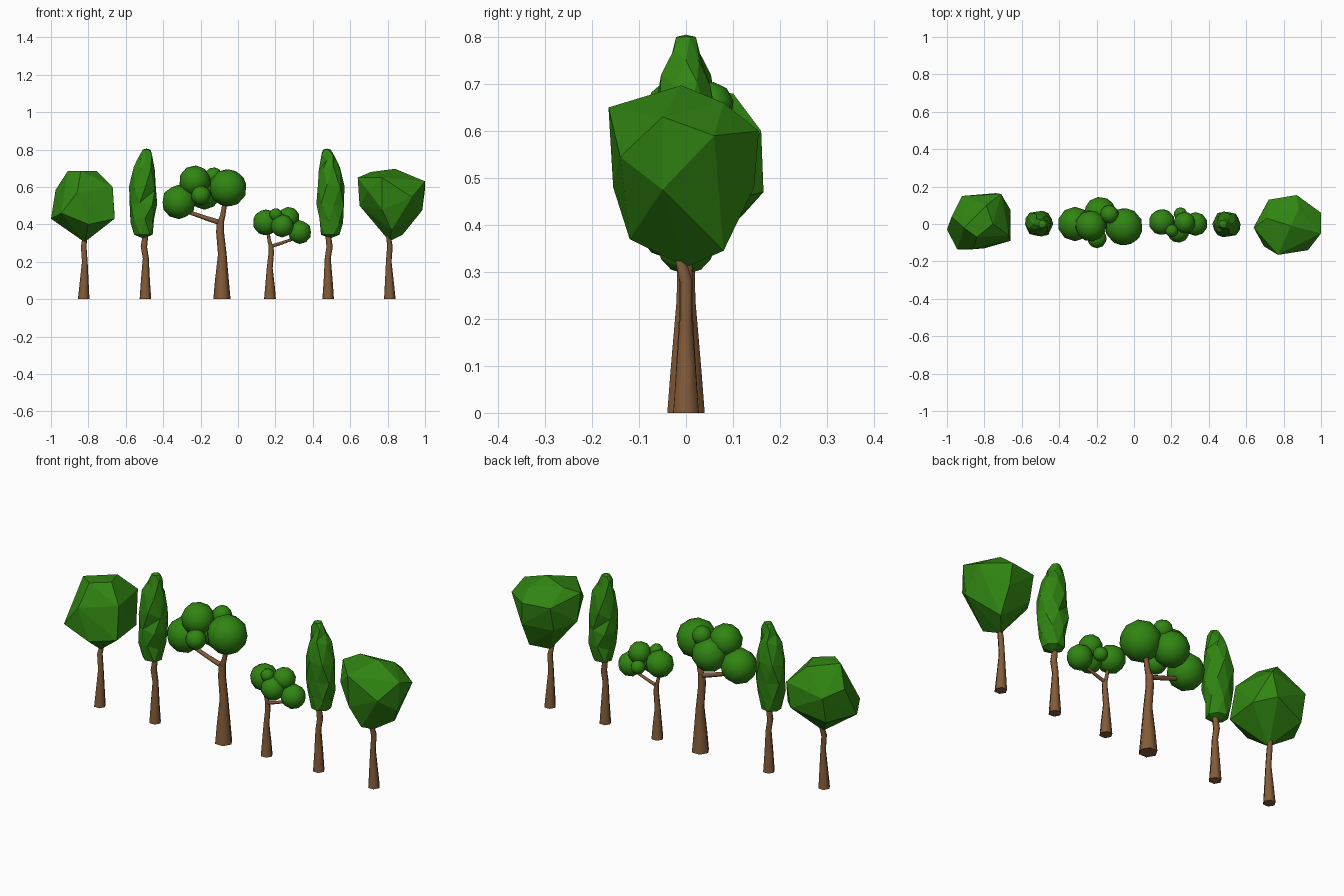
import bpy, bmesh, math, random
from mathutils import Vector, Matrix

if "Cube" in bpy.data.objects:
    bpy.data.objects.remove(bpy.data.objects["Cube"])

random.seed(4)


def material(name, rgb):
    m = bpy.data.materials.new(name)
    m.diffuse_color = (*rgb, 1)
    m.use_nodes = True
    m.node_tree.nodes["Principled BSDF"].inputs["Base Color"].default_value = m.diffuse_color
    return m


GREEN = material("leaf green", (0.030, 0.235, 0.006))
BROWN = material("bark brown", (0.225, 0.105, 0.040))


def finish(bm, name, mat, matrix=Matrix(), smooth=False):
    bmesh.ops.recalc_face_normals(bm, faces=bm.faces[:])
    for f in bm.faces:
        f.smooth = smooth and len(f.verts) < 5
    me = bpy.data.meshes.new(name)
    bm.to_mesh(me)
    bm.free()
    me.materials.append(mat)
    ob = bpy.data.objects.new(name, me)
    ob.matrix_world = matrix
    bpy.context.collection.objects.link(ob)
    return ob


def loft(rings):
    """Bridge a stack of vertex rings and cap both ends."""
    bm = bmesh.new()
    rows = [[bm.verts.new(p) for p in ring] for ring in rings]
    n = len(rows[0])
    for a, b in zip(rows, rows[1:]):
        for i in range(n):
            j = (i + 1) % n
            bm.faces.new((a[i], a[j], b[j], b[i]))
    bm.faces.new(rows[0][::-1])
    bm.faces.new(rows[-1])
    return bm


def limb(name, path, matrix, sides=6):
    """Tapered branch or trunk; path holds (x, y, z, radius)."""
    pts = [Vector(p[:3]) for p in path]
    rings = []
    for i, p in enumerate(path):
        d = pts[min(i + 1, len(pts) - 1)] - pts[max(i - 1, 0)]
        if i == 0 and p[2] == 0:
            d = Vector((0, 0, 1))
        q = Vector((0, 0, 1)).rotation_difference(d)
        rings.append([pts[i] + q @ Vector((p[3] * math.cos(a), p[3] * math.sin(a), 0))
                      for a in [math.tau * k / sides for k in range(sides)]])
    return finish(loft(rings), name, BROWN, matrix, True)


def place(x, turn=0, scale=1):
    return (Matrix.Translation((x, 0, 0)) @ Matrix.Rotation(math.radians(turn), 4, 'Z')
            @ Matrix.Scale(scale, 4))


# Round trees: faceted convex crowns
def round_tree(label, x, turn, points):
    limb(label + "_trunk", [(0, 0, 0, .031), (.003, 0, .10, .023), (.006, 0, .20, .015),
                            (0, 0, .28, .015), (.008, .018, .35, .012)], place(x, turn))
    bm = bmesh.new()
    for p in points:
        bm.verts.new(p)
    res = bmesh.ops.convex_hull(bm, input=bm.verts[:])
    loose = [v for v in bm.verts if not v.link_faces]
    bmesh.ops.delete(bm, geom=loose, context='VERTS')
    finish(bm, label + "_crown", GREEN)


round_tree("left_round_tree", -.825, 0, [
    (-.82, 0, .305), (-1.0, -.03, .43), (-.945, -.135, .46), (-.80, -.13, .40),
    (-.66, -.09, .43), (-.66, .075, .45), (-.74, .165, .47), (-.92, .12, .42),
    (-.975, .04, .585), (-.92, .15, .56), (-.71, .16, .60), (-.67, -.06, .60),
    (-.86, -.135, .57), (-.91, -.02, .685), (-.755, 0, .685), (-.79, .10, .68),
    (-.84, -.07, .685)])
round_tree("right_round_tree", .812, 180, [
    (.81, 0, .31), (.65, 0, .50), (.72, .10, .47), (.88, .145, .48), (.77, -.155, .48),
    (.985, -.05, .475), (.77, -.165, .65), (.84, -.01, .697), (.71, .03, .68),
    (1.0, -.05, .63), (1.0, .06, .59), (.93, -.14, .545), (.64, -.02, .65),
    (.695, -.12, .58), (.72, .13, .60), (.87, .155, .60), (.88, .08, .66),
    (.82, -.12, .37), (.88, .08, .345)])


# Tall narrow trees: jittered faceted spindles
profile = [(.345, .058, -.014), (.42, .070, -.018), (.50, .078, -.014), (.60, .080, -.012),
           (.70, .063, -.012), (.76, .041, -.002), (.80, .022, .004)]
spindle = []
for i, (z, r, cx) in enumerate(profile):
    ring = []
    for k in range(7):
        a = math.tau * (k + .5 * (i % 2)) / 7
        rr = r * random.uniform(.86, 1.06)
        dz = random.uniform(-.02, .02) if 0 < i < 6 else 0
        ring.append((cx + rr * math.cos(a), rr * .93 * math.sin(a), z + dz))
    spindle.append(ring)
for label, x, turn in (("left_tall_tree", -.495, 0), ("right_tall_tree", .482, 180)):
    m = place(x, turn)
    limb(label + "_trunk", [(0, 0, 0, .031), (0, 0, .10, .024), (.002, 0, .22, .016),
                            (-.008, 0, .28, .017), (.004, 0, .37, .014)], m)
    bm = loft(spindle)
    tip = bmesh.ops.poke(bm, faces=[f for f in bm.faces if len(f.verts) > 4])["verts"]
    for v in tip:
        v.co.z += -.02 if v.co.z < .5 else .005
    bmesh.ops.triangulate(bm, faces=bm.faces[:])
    finish(bm, label + "_crown", GREEN, m)


# Branching trees: forked trunk with smooth leaf clumps (x, y, z, radius)
clumps = [(-.230, 0, .520, .092), (-.145, -.01, .632, .084), (.032, -.015, .595, .102),
          (-.095, .055, .568, .090), (-.112, -.077, .555, .053), (-.045, .052, .655, .050)]
for label, x, turn, s in (("large_branching_tree", -.086, 0, 1),
                          ("small_branching_tree", .171, 180, .69)):
    m = place(x, turn, s)
    limb(label + "_trunk", [(0, 0, 0, .046), (0, 0, .10, .037), (.002, 0, .24, .023),
                            (-.010, 0, .36, .021), (-.008, 0, .42, .019)], m)
    limb(label + "_long_branch", [(-.005, 0, .408, .014), (-.09, 0, .435, .012),
                                  (-.19, 0, .47, .010)], m)
    limb(label + "_short_branch", [(-.008, 0, .405, .017), (.005, 0, .45, .014),
                                   (.018, 0, .53, .012)], m)
    for i, (cx, cy, cz, r) in enumerate(clumps):
        bm = bmesh.new()
        bmesh.ops.create_icosphere(bm, subdivisions=2, radius=r)
        bmesh.ops.rotate(bm, verts=bm.verts[:], cent=(0, 0, 0),
                         matrix=Matrix.Rotation(i * .9, 3, 'Z') @ Matrix.Rotation(i * .5, 3, 'X'))
        bmesh.ops.translate(bm, verts=bm.verts[:], vec=(cx, cy, cz))
        finish(bm, f"{label}_clump_{i + 1}", GREEN, m, True)
